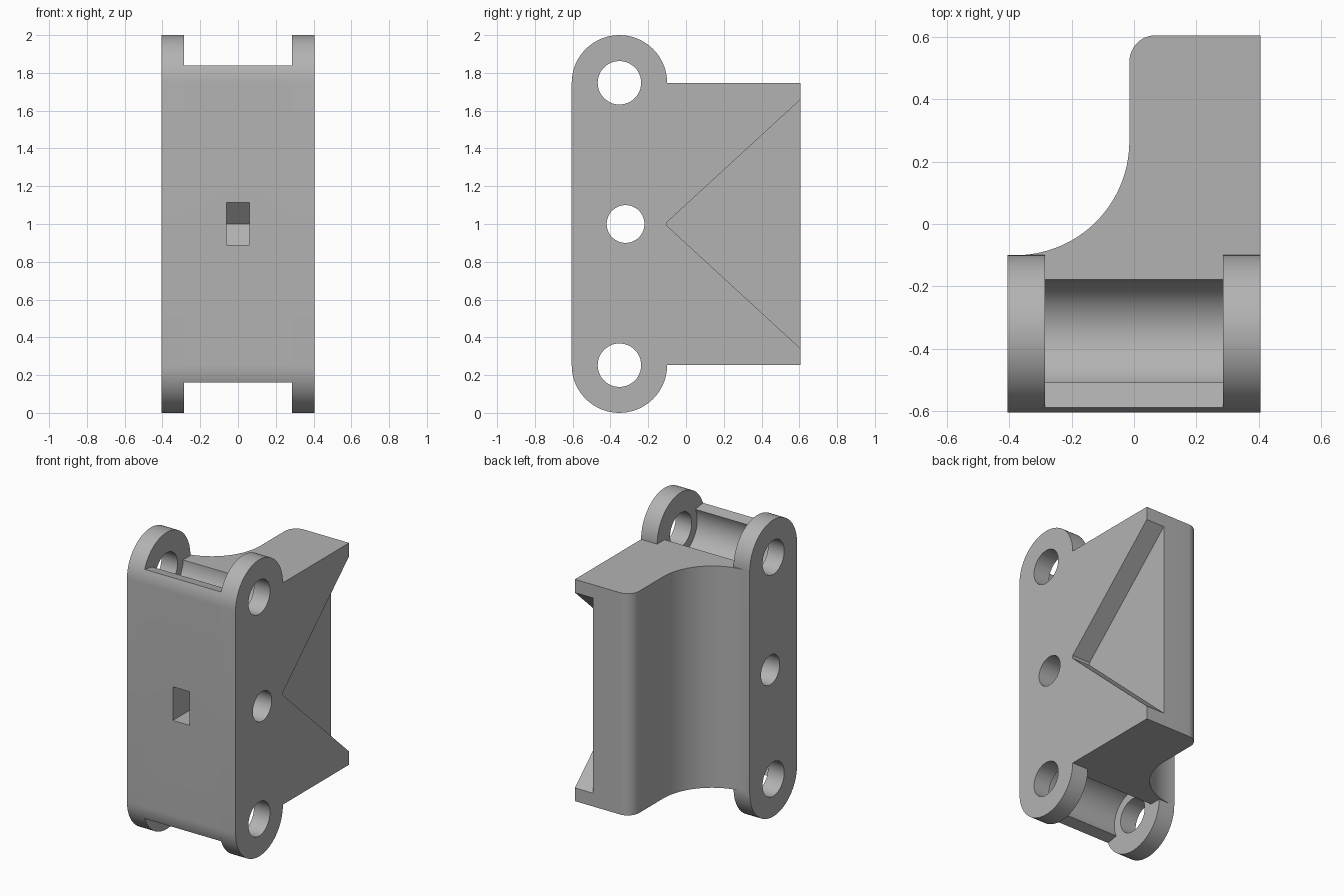
import bpy, bmesh
from math import sin, cos, radians
from mathutils import Vector

if "Cube" in bpy.data.objects:
    bpy.data.objects.remove(bpy.data.objects["Cube"], do_unlink=True)

# Single plain grey finish
grey = bpy.data.materials.new("plain_grey")
grey.use_nodes = True
GREY = (0.45, 0.45, 0.45, 1)
grey.diffuse_color = GREY
grey.node_tree.nodes["Principled BSDF"].inputs["Base Color"].default_value = GREY

# Shared dimensions
HALF_W, INNER = 0.405, 0.285        # outer and inner faces of the side plates
FRONT, JOIN, BACK = -0.605, -0.1, 0.605
R = 0.2525                          # lug radius
CY = FRONT + R                      # pivot axis
TOP, BOTTOM = 2 - R, R


def arc(cx, cy, r, a0, a1, n=32):
    """Points on a circular arc, angles in degrees."""
    angles = [radians(a0 + (a1 - a0) * i / n) for i in range(n + 1)]
    return [(cx + r * cos(a), cy + r * sin(a)) for a in angles]


def prism(name, profile, axis, lo, hi):
    """Extrude a profile along x (profile is y, z) or z (profile is x, y)."""
    bm = bmesh.new()
    place = (lambda p: (lo, *p)) if axis == "x" else (lambda p: (*p, lo))
    shift = (hi - lo, 0, 0) if axis == "x" else (0, 0, hi - lo)
    base = bm.faces.new([bm.verts.new(place(p)) for p in profile])
    ext = bmesh.ops.extrude_face_region(bm, geom=[base])["geom"]
    verts = [g for g in ext if isinstance(g, bmesh.types.BMVert)]
    bmesh.ops.translate(bm, verts=verts, vec=Vector(shift))
    bmesh.ops.recalc_face_normals(bm, faces=bm.faces)
    mesh = bpy.data.meshes.new(name)
    bm.to_mesh(mesh)
    bm.free()
    mesh.materials.append(grey)
    obj = bpy.data.objects.new(name, mesh)
    bpy.context.collection.objects.link(obj)
    return obj


def activate(obj):
    bpy.ops.object.select_all(action="DESELECT")
    obj.select_set(True)
    bpy.context.view_layer.objects.active = obj


def cut(obj, *cutters):
    """Subtract the cutters from a part."""
    activate(obj)
    for c in cutters:
        mod = obj.modifiers.new("cut", "BOOLEAN")
        mod.operation, mod.solver, mod.object = "DIFFERENCE", "EXACT", c
        bpy.ops.object.modifier_apply(modifier=mod.name)


def bore(name, y, z, r):
    return prism(name, arc(y, z, r, 0, 352.5, 47), "x", -0.6, 0.6)


# Cutters: pivot bores, cross bore, wedge-ended socket, triangular pocket
top_bore = bore("top_bore", CY, TOP, 0.115)
bottom_bore = bore("bottom_bore", CY, BOTTOM, 0.115)
cross_bore = bore("cross_bore", -0.32, 1, 0.1)
socket = prism("socket_cutter", [(-0.7, 0.888), (-0.21, 0.888), (-0.105, 1),
                                 (-0.21, 1.115), (-0.7, 1.115)], "x", -0.062, 0.062)
slope = 0.648 / (BACK - JOIN)
tip, reach = 0.01, 0.1
rise = tip + slope * (BACK + reach - JOIN)
pocket = prism("pocket_cutter", [(JOIN, 1 - tip), (BACK + reach, 1 - rise),
                                 (BACK + reach, 1 + rise), (JOIN, 1 + tip)], "x", 0.27, 0.5)

# Side plates with rounded lugs
stadium = arc(CY, TOP, R, 0, 180) + arc(CY, BOTTOM, R, 180, 360)
plates = []
for name, lo, hi in (("left_side_plate", INNER, HALF_W), ("right_side_plate", -HALF_W, -INNER)):
    plate = prism(name, stadium, "x", lo, hi)
    cut(plate, top_bore, bottom_bore, cross_bore)
    plates.append(plate)

# Core between the plates, hollowed around both pivots
upper = (arc(CY, TOP, R, 180, 158.5, 6) + arc(CY, TOP, 0.174, 153, 360, 40)
         + [(JOIN, TOP)])
lower = [(y, 2 - z) for y, z in reversed(upper)]
core = prism("core", upper + lower, "x", -INNER, INNER)
cut(core, cross_bore, socket)

# Rear wing: scooped on the right, rounded back corner, pocket on the left
SIDE, SCOOP, ROUND = -0.015, 0.365, 0.085
wing_plan = (arc(SIDE - SCOOP, JOIN + SCOOP, SCOOP, 270, 360, 40)
             + arc(SIDE + ROUND, BACK - ROUND, ROUND, 180, 90, 12)
             + [(HALF_W, BACK), (HALF_W, JOIN)])
wing = prism("rear_wing", wing_plan, "z", BOTTOM, TOP)
cut(wing, pocket)

# Smooth curved walls, keep edges sharp
for part in plates + [core, wing]:
    activate(part)
    bpy.ops.object.shade_smooth_by_angle(angle=radians(25))

# Remove the cutters
for c in (top_bore, bottom_bore, cross_bore, socket, pocket):
    bpy.data.objects.remove(c, do_unlink=True)
